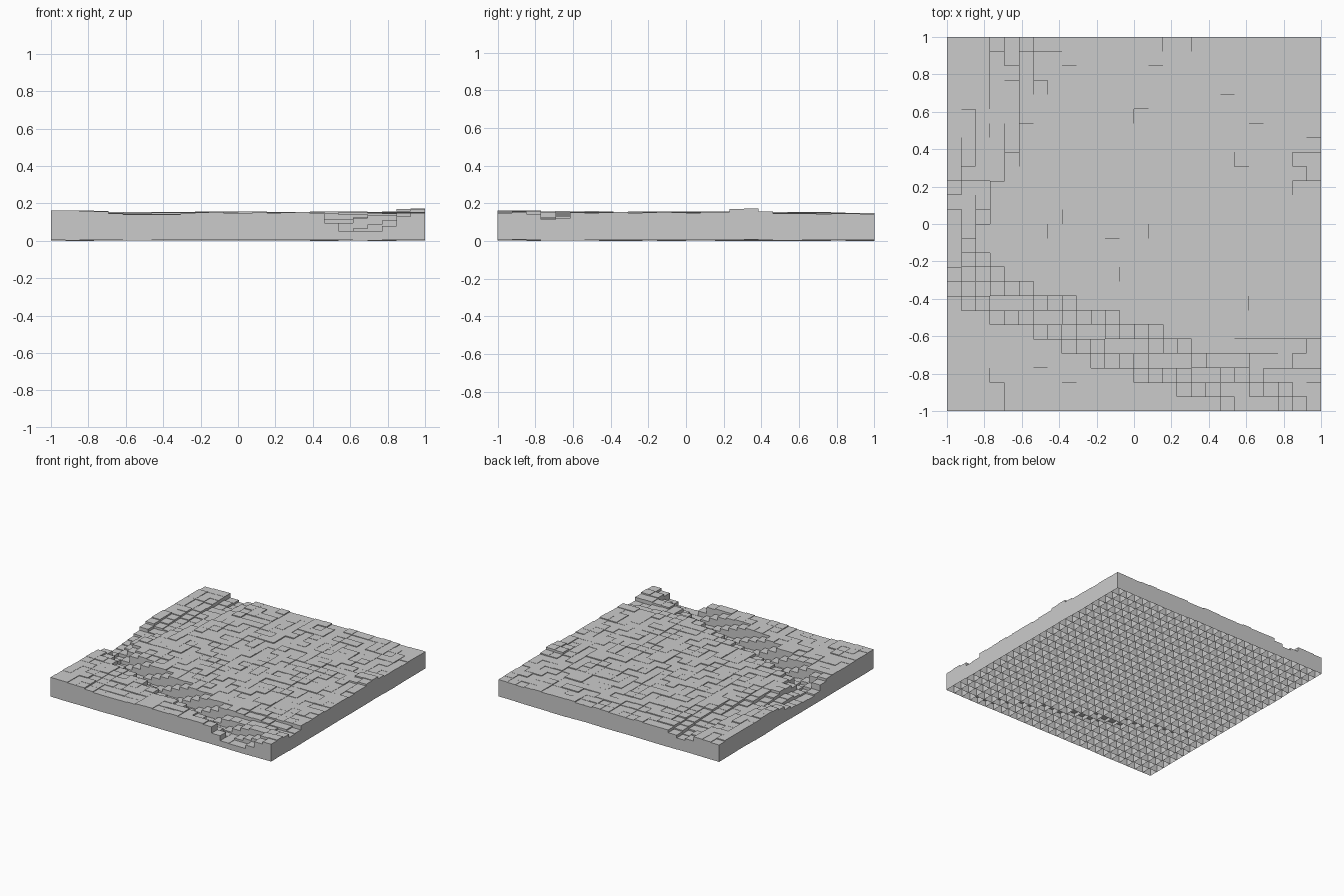
import bpy, bmesh, math, random
from mathutils import Vector, noise

if "Cube" in bpy.data.objects:
    bpy.data.objects.remove(bpy.data.objects["Cube"])

random.seed(4)
N = 26                 # columns per side
S = 2.0 / N            # column size

# river course: x, y, depth, half width
RIVER = [(-0.66, 1.0, 0.05, 0.15), (-0.69, 0.6, 0.02, 0.15), (-0.82, 0.25, 0.03, 0.15),
         (-0.97, 0.0, 0.06, 0.15), (-0.93, -0.22, 0.08, 0.14), (-0.77, -0.38, 0.105, 0.12),
         (-0.45, -0.5, 0.105, 0.12), (-0.2, -0.6, 0.12, 0.14), (0.28, -0.76, 0.108, 0.13),
         (0.5, -0.86, 0.1, 0.13), (0.73, -1.0, 0.1, 0.2)]
# shallow side channel running off the right edge
CREEK = [(0.42, -0.8, 0.05, 0.12), (0.7, -0.73, 0.025, 0.12), (1.0, -0.71, 0.045, 0.13)]


def carve(path, x, y):
    """Depth cut by a channel at a point."""
    best = 0
    p = Vector((x, y))
    for a, b in zip(path, path[1:]):
        va, vb = Vector(a[:2]), Vector(b[:2])
        d = vb - va
        t = max(0, min(1, (p - va).dot(d) / d.length_squared))
        dist = (va + d * t - p).length
        depth = a[2] + (b[2] - a[2]) * t
        width = a[3] + (b[3] - a[3]) * t
        best = max(best, depth * max(0, min(1, 1.3 * (1 - dist / width))))
    return best


def height(x, y):
    z = 0.151 + 0.004 * noise.noise(Vector((x * 2.2, y * 2.2, 1.7)))
    z += random.uniform(-0.0045, 0.0045)                              # uneven columns
    z += 0.016 * max(0, -x - 0.6) / 0.4 * max(0, -y - 0.4) / 0.6      # raised front left corner
    z -= 0.008 * max(0, y - 0.4) / 0.6                                # fall toward the back
    z += 0.03 * max(0, 1 - math.hypot((x - 0.97) / 0.2, (y - 0.34) / 0.13))  # right knoll
    z -= 0.015 * max(0, 1 - math.hypot(x + 0.45, y + 1) / 0.25)       # dip in front edge
    return max(0.032, z - max(carve(RIVER, x, y), carve(CREEK, x, y)))


bm = bmesh.new()
# open-bottomed square columns, side by side
for i in range(N):
    for j in range(N):
        x0, y0 = -1 + i * S, -1 + j * S
        x1, y1 = x0 + S, y0 + S
        top = height(x0 + S / 2, y0 + S / 2)
        low = 0.004 + 0.006 * noise.noise(Vector((i * 0.3, j * 0.3, 8)))
        low = max(0.0, low)
        ring = [(x0, y0), (x1, y0), (x1, y1), (x0, y1)]
        b = [bm.verts.new((*p, low)) for p in ring]
        t = [bm.verts.new((*p, top)) for p in ring]
        bm.faces.new(t)
        for k in range(4):
            m = (k + 1) % 4
            bm.faces.new((b[k], b[m], t[m], t[k]))

mesh = bpy.data.meshes.new("terrain_columns")
bm.to_mesh(mesh)
bm.free()
terrain = bpy.data.objects.new("terrain_columns", mesh)
bpy.context.collection.objects.link(terrain)
